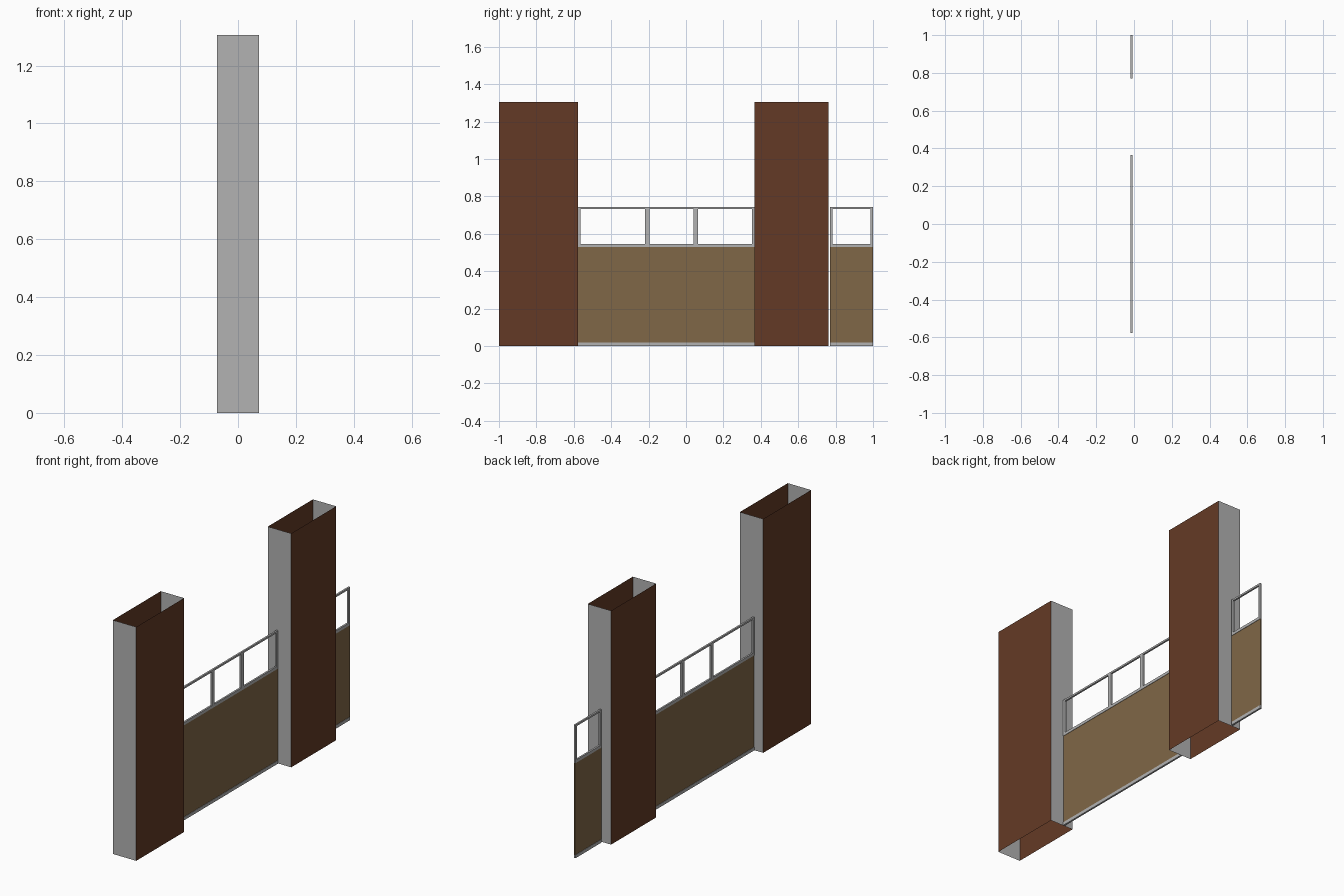
import bpy, bmesh

if "Cube" in bpy.data.objects:
    bpy.data.objects.remove(bpy.data.objects["Cube"])

def mat(name, rgb):
    m = bpy.data.materials.new(name)
    m.diffuse_color = (*rgb, 1)
    m.use_nodes = True
    m.node_tree.nodes["Principled BSDF"].inputs["Base Color"].default_value = m.diffuse_color
    return m

BROWN = mat("dark brown", (0.127, 0.042, 0.019))
TAN = mat("tan", (0.216, 0.136, 0.063))
GREY = mat("grey", (0.445, 0.445, 0.445))

H = 1.305          # column height
XC = -0.013        # centre plane of the railing

def finish(name, bm, mats):
    me = bpy.data.meshes.new(name)
    bm.to_mesh(me)
    bm.free()
    ob = bpy.data.objects.new(name, me)
    for m in mats:
        me.materials.append(m)
    bpy.context.collection.objects.link(ob)
    return ob

def add_box(bm, x0, x1, y0, y1, z0, z1):
    vs = bmesh.ops.create_cube(bm, size=1)["verts"]
    for v in vs:
        v.co.x = x1 if v.co.x > 0 else x0
        v.co.y = y1 if v.co.y > 0 else y0
        v.co.z = z1 if v.co.z > 0 else z0

# Hollow column shells: open at top and bottom, brown faces, grey ends
def column(name, y0, y1):
    bm = bmesh.new()
    add_box(bm, -0.072, 0.072, y0, y1, 0, H)
    bm.normal_update()
    caps = [f for f in bm.faces if abs(f.normal.z) > 0.5]
    bmesh.ops.delete(bm, geom=caps, context="FACES_ONLY")
    for f in bm.faces:
        f.material_index = 0 if abs(f.normal.x) > 0.5 else 1
    finish(name, bm, [BROWN, GREY])

column("column_front", -1.0, -0.578)
column("column_rear", 0.366, 0.763)

# Railing: grey frame with upright bars above a thin tan panel
def railing(name, y0, y1, bars):
    bm = bmesh.new()
    a, b = XC - 0.005, XC + 0.005
    for z0, z1 in ((0, 0.018), (0.53, 0.546), (0.733, 0.743)):
        add_box(bm, a, b, y0, y1, z0, z1)
    for s, e in bars:
        add_box(bm, a, b, s, e, 0.546, 0.733)
    finish(name + "_frame", bm, [GREY])
    bm = bmesh.new()
    add_box(bm, XC - 0.003, XC + 0.003, y0, y1, 0.018, 0.53)
    finish(name + "_panel", bm, [TAN])

railing("long_railing", -0.577, 0.365,
        [(-0.577, -0.563), (-0.218, -0.194), (0.039, 0.063), (0.353, 0.365)])
railing("short_railing", 0.77, 1.0, [(0.77, 0.782), (0.987, 1.0)])
